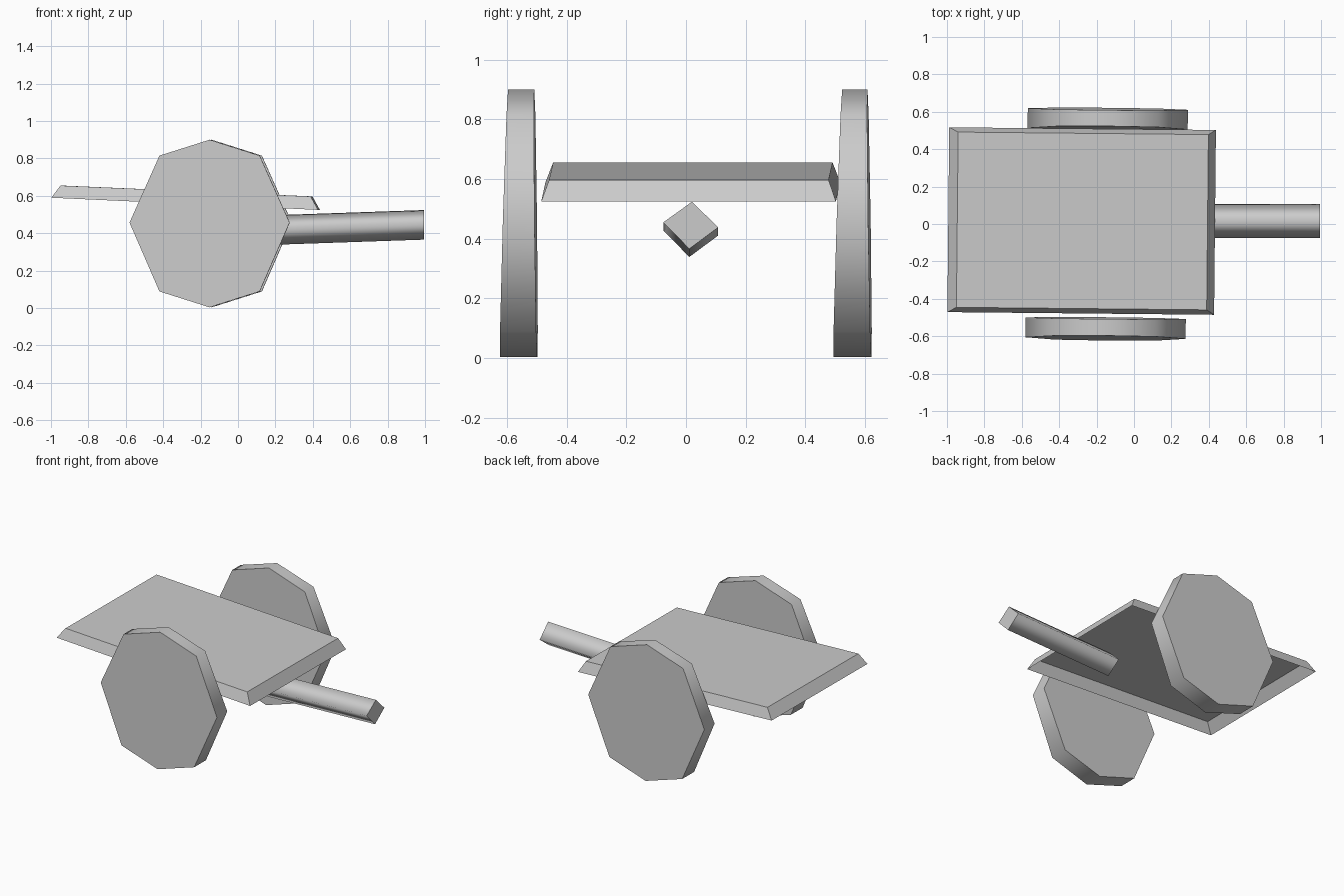
import bpy, bmesh
from mathutils import Matrix

cube = bpy.data.objects.get("Cube")
if cube:
    bpy.data.objects.remove(cube)

grey = bpy.data.materials.new("plain grey")
grey.use_nodes = True
colour = (0.6, 0.6, 0.6, 1)
grey.diffuse_color = colour
grey.node_tree.nodes["Principled BSDF"].inputs["Base Color"].default_value = colour

YAW = Matrix.Rotation(-0.01, 4, "Z")


def loft(name, start, end, caps=("start", "end"), smooth=True, matrix=Matrix()):
    """Join two rings of points; walls may be smooth, cap rims stay sharp."""
    bm = bmesh.new()
    a = [bm.verts.new(p) for p in start]
    b = [bm.verts.new(p) for p in end]
    n = len(a)
    for i in range(n):
        j = (i + 1) % n
        bm.faces.new((a[i], a[j], b[j], b[i])).smooth = smooth
    lids = []
    if "start" in caps:
        lids.append(bm.faces.new(a[::-1]))
    if "end" in caps:
        lids.append(bm.faces.new(b))
    bmesh.ops.recalc_face_normals(bm, faces=bm.faces)
    for lid in lids:
        for edge in lid.edges:
            edge.smooth = False
    bm.transform(matrix)
    mesh = bpy.data.meshes.new(name)
    bm.to_mesh(mesh)
    bm.free()
    mesh.materials.append(grey)
    obj = bpy.data.objects.new(name, mesh)
    bpy.context.collection.objects.link(obj)
    return obj


def rectangle(x0, x1, y0, y1, z0, z1):
    """Rectangle sloping from z0 at x0 to z1 at x1."""
    return [(x0, y0, z0), (x1, y0, z1), (x1, y1, z1), (x0, y1, z0)]


# Cart bed: shallow shell with flared sides and an open underside
loft("cart_bed",
     rectangle(-0.993, 0.433, -0.481, 0.507, 0.59, 0.525),
     rectangle(-0.945, 0.393, -0.455, 0.482, 0.655, 0.597),
     caps=("end",), smooth=False, matrix=YAW)

# Wheels: eight-sided discs, slightly thinner towards the top
quarter = [(0, 0.448), (0.268, 0.363), (0.428, 0.005)]
right_half = quarter + [(x, -z) for x, z in quarter[1::-1]]
outline = right_half + [(-x, z) for x, z in right_half[3:0:-1]]


def wheel_ring(y_bottom, y_top):
    ring = []
    for x, z in outline:
        height = z + 0.452
        ring.append((x - 0.146, y_bottom + (y_top - y_bottom) * height / 0.9, height))
    return ring


loft("front_wheel", wheel_ring(-0.625, -0.598), wheel_ring(-0.5, -0.51), matrix=YAW)
loft("back_wheel", wheel_ring(0.493, 0.522), wheel_ring(0.62, 0.607), matrix=YAW)

# Handle: square bar set on its corner, rising gently outwards
diamond = [(0.02, 0.524), (0.108, 0.438), (0.011, 0.366), (-0.076, 0.455)]
loft("handle",
     [(0.21, y, z - 0.027) for y, z in diamond],
     [(0.995, y, z) for y, z in diamond])
